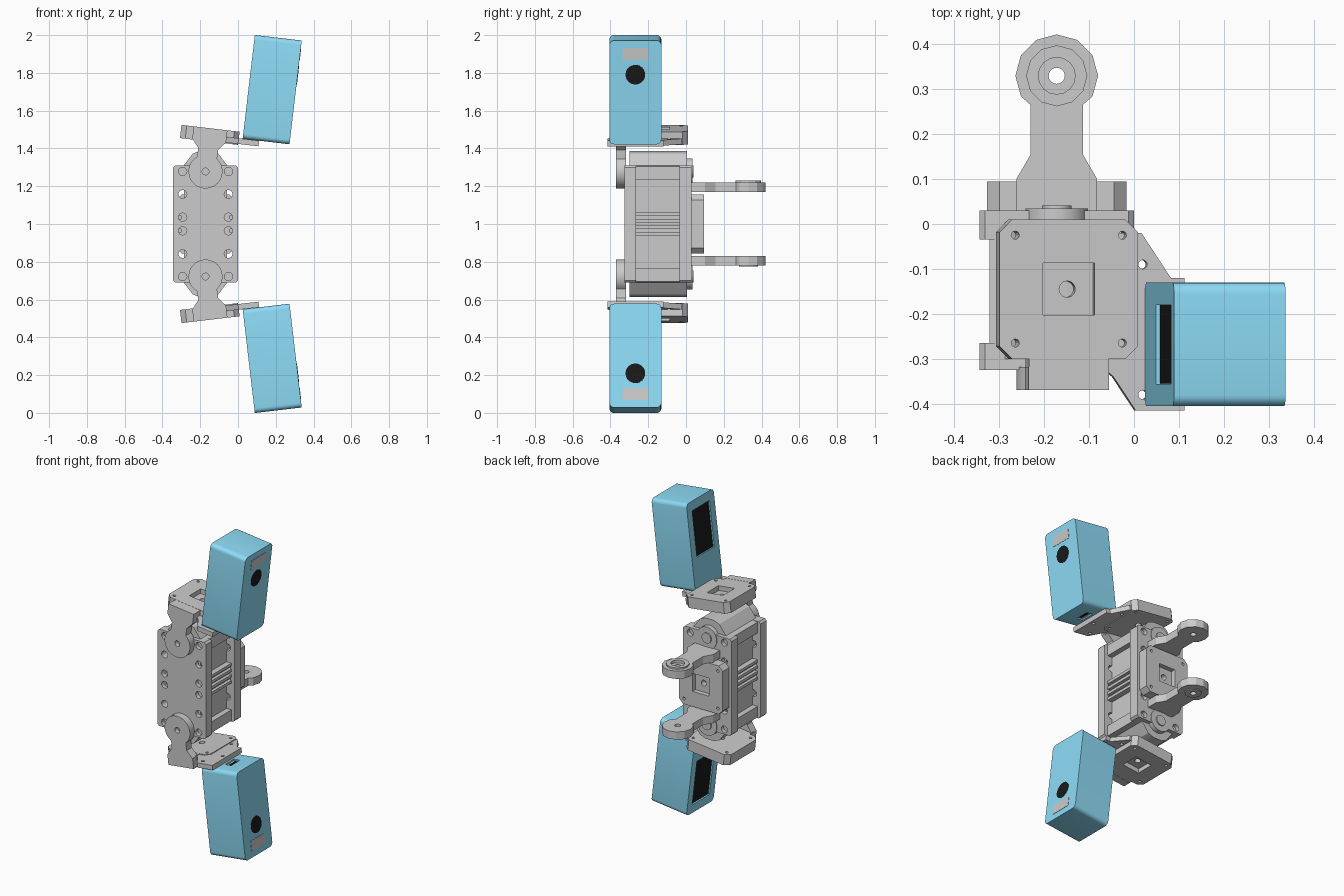
import bpy, bmesh
from math import sin, cos, pi, radians
from mathutils import Matrix

if "Cube" in bpy.data.objects:
    bpy.data.objects.remove(bpy.data.objects["Cube"])

CX = -0.172            # centre line of the servo body
AXIS = 0.278           # joint height above / below the middle (z = 1)
TILT = Matrix.Translation((CX, 0, 1 + AXIS)) @ Matrix.Rotation(radians(6.7), 4, 'Y')
MIRROR = Matrix.Translation((0, 0, 2)) @ Matrix.Scale(-1, 4, (0, 0, 1))


def material(name, rgb):
    m = bpy.data.materials.new(name)
    m.diffuse_color = (*rgb, 1)
    m.use_nodes = True
    m.node_tree.nodes["Principled BSDF"].inputs["Base Color"].default_value = m.diffuse_color
    return m


BLUE = material("blue_case", (0.27, 0.72, 0.93))
BLACK = material("black", (0.01, 0.01, 0.01))
WHITE = material("white", (0.95, 0.95, 0.95))


def prism(name, pts, axis, lo, hi, mat=None):
    """Extrude a 2D outline along an axis: z -> (x,y), y -> (x,z), x -> (y,z)."""
    put = {'z': lambda a, b, h: (a, b, h), 'y': lambda a, b, h: (a, h, b),
           'x': lambda a, b, h: (h, a, b)}[axis]
    bm = bmesh.new()
    low = [bm.verts.new(put(a, b, lo)) for a, b in pts]
    top = [bm.verts.new(put(a, b, hi)) for a, b in pts]
    bm.faces.new(low)
    bm.faces.new(top)
    n = len(pts)
    for i in range(n):
        bm.faces.new((low[i], low[(i + 1) % n], top[(i + 1) % n], top[i]))
    bmesh.ops.recalc_face_normals(bm, faces=bm.faces)
    me = bpy.data.meshes.new(name)
    bm.to_mesh(me)
    bm.free()
    ob = bpy.data.objects.new(name, me)
    bpy.context.collection.objects.link(ob)
    if mat:
        me.materials.append(mat)
    return ob


def arc(cx, cy, r, a0, a1, n):
    return [(cx + r * cos(radians(a0 + (a1 - a0) * i / n)),
             cy + r * sin(radians(a0 + (a1 - a0) * i / n))) for i in range(n + 1)]


def circle(cx, cy, r, n=24):
    return arc(cx, cy, r, 0, 360, n)[:-1]


def rect(cx, cy, w, h):
    return [(cx - w, cy - h), (cx + w, cy - h), (cx + w, cy + h), (cx - w, cy + h)]


def cut_rect(cx, cy, w, h, c, n=1):
    """Rectangle with chamfered (n=1) or rounded corners."""
    pts = []
    for sx, sy, a in ((1, 1, 0), (-1, 1, 90), (-1, -1, 180), (1, -1, 270)):
        pts += arc(cx + sx * (w - c), cy + sy * (h - c), c, a, a + 90, n)
    return pts


def cut(ob, *cutters):
    for c in cutters:
        m = ob.modifiers.new("cut", 'BOOLEAN')
        m.operation, m.solver, m.object = 'DIFFERENCE', 'EXACT', c
        bpy.context.view_layer.objects.active = ob
        bpy.ops.object.modifier_apply(modifier=m.name)
        bpy.data.objects.remove(c, do_unlink=True)
    return ob


def frame_plate(name, axis, cx, cy, inner, outer):
    """Octagonal frame plate with square recess, centre hole and corner screws."""
    ob = prism(name, cut_rect(cx, cy, .155, .155, .028), axis, inner, outer)
    holes = [prism("c", circle(cx + i * .12, cy + j * .12, .009, 12), axis, inner - .02, outer + .02)
             for i in (-1, 1) for j in (-1, 1)]
    return cut(ob, prism("c", rect(cx, cy, .058, .058), axis, outer - .03, outer + .02),
               prism("c", circle(cx, cy, .018, 20), axis, inner - .02, outer + .02), *holes)


# Servo body: core, middle ribs and shaped ends
prism("body_core", rect(CX, 1, .115, .26), 'y', -.30, 0)
prism("body_middle", rect(CX, 1, .13, .062), 'y', -.30, 0)
for k, z in enumerate((-.055, -.018, .018, .055)):
    prism(f"side_rib_{k}", rect(CX, 1 + z, .15, .009), 'y', -.30, 0)
for s, tag in ((1, "upper"), (-1, "lower")):
    end = [(-.15, .235), (.15, .235), (.15, .305), (.115, .31), (.068, .372), (.03, .387),
           (-.03, .387), (-.068, .372), (-.115, .31), (-.15, .305)]
    prism(tag + "_body_end", [(CX + x, 1 + s * z) for x, z in end], 'y', -.30, .005)
    prism(tag + "_back_disc", circle(CX, 1 + s * AXIS, .07), 'y', 0, .034)
    prism(tag + "_back_boss", circle(CX, 1 + s * AXIS, .033), 'y', 0, .041)

# Front and back cover plates with screw holes
for name, y0, y1 in (("front_cover", -.325, -.265), ("back_cover", -.035, .03)):
    plate = prism(name, cut_rect(CX, 1, .172, .31, .012), 'y', y0, y1)
    cut(plate, *[prism("c", circle(CX + x, 1 + z, .022, 16), 'y', y0 - .02, y1 + .02)
                 for x in (-.121, .121) for z in (.278, .158, .036, -.036, -.158, -.278)])

# Rear bracket: base plate and two hinge arms around a vertical axis
frame_plate("rear_bracket_plate", 'y', CX, 1, .03, .095)
hinge = [(CX - .058, .155), (CX - .09, .10), (CX - .09, .03), (CX + .09, .03), (CX + .09, .10),
         (CX + .058, .155), (CX + .058, .265)] + arc(CX, .33, .092, -30, 210, 8) + [(CX - .058, .265)]
for tag, z0, z1, b0, b1 in (("upper", 1.17, 1.22, 1.20, 1.230), ("lower", .78, .83, .774, .80)):
    r = .068 if tag == "upper" else .05
    parts = [prism(tag + "_hinge_arm", hinge, 'z', z0, z1),
             prism(tag + "_hinge_ring", circle(CX, .33, r, 12), 'z', b0, b1)]
    for p in parts:
        cut(p, prism("c", circle(CX, .33, .018, 16), 'z', .7, 1.3))
        if tag == "upper":
            cut(p, prism("c", circle(CX, .33, .041, 16), 'z', 1.212, 1.3))

# Tilted assembly, built upright around the joint at the origin
plate = frame_plate("end_bracket_plate", 'z', 0, -.145, .16, .23)
neck = [(.053, .12), (.09, .165), (.09, .23), (-.09, .23), (-.09, .165), (-.053, .12)]
arm = cut(prism("end_bracket_arm", neck + arc(0, 0, .09, 126, 414, 28), 'y', -.37, -.318),
          prism("c", circle(0, 0, .018, 16), 'y', -.4, -.34))
bridge = prism("end_bracket_bridge", rect(0, .195, .089, .034), 'y', -.34, -.29)
mount = prism("case_mount", [(.05, -.02), (.167, -.02), (.233, -.12), (.263, -.12), (.263, -.415),
                             (.154, -.415), (.104, -.34), (.05, -.29)], 'z', .165, .195)
cut(mount, *[prism("c", circle(x, y, .01, 12), 'z', .1, .3)
             for x, y in ((.17, -.09), (.17, -.38), (.235, -.27))])

# Blue case with screen, lens, light and port
Y = -.268
case = prism("camera_case", cut_rect(Y, .4715, .1375, .2765, .025, 5), 'x', .175, .425, BLUE)
cut(case, prism("c", rect(Y, .545, .088, .145), 'x', .1, .187),
    prism("c", rect(.30, Y, .022, .045), 'z', .1, .21))
screen = prism("screen", rect(Y, .545, .0875, .1445), 'x', .184, .19, BLACK)
lens = prism("lens", circle(Y, .566, .052, 32), 'x', .40, .427, BLACK)
light = prism("light_patch", rect(Y, .676, .069, .032), 'x', .40, .427, WHITE)
port = prism("port", rect(.30, Y, .0215, .0445), 'z', .203, .212, WHITE)
slot = prism("port_slot", rect(.305, Y, .008, .03), 'z', .199, .21, BLACK)

# Tilt into place and mirror to the lower end
for ob in (plate, arm, bridge, mount, case, screen, lens, light, port, slot):
    base = ob.name
    ob.data.transform(TILT)
    low = ob.copy()
    low.data = ob.data.copy()
    low.data.transform(MIRROR)
    low.data.flip_normals()
    ob.name, low.name = "upper_" + base, "lower_" + base
    bpy.context.collection.objects.link(low)

# Smooth the round surfaces, keep edges sharp
bpy.ops.object.select_all(action='DESELECT')
for ob in bpy.context.collection.objects:
    if ob.type == 'MESH':
        ob.select_set(True)
        bpy.context.view_layer.objects.active = ob
bpy.ops.object.shade_smooth_by_angle(angle=radians(25))
